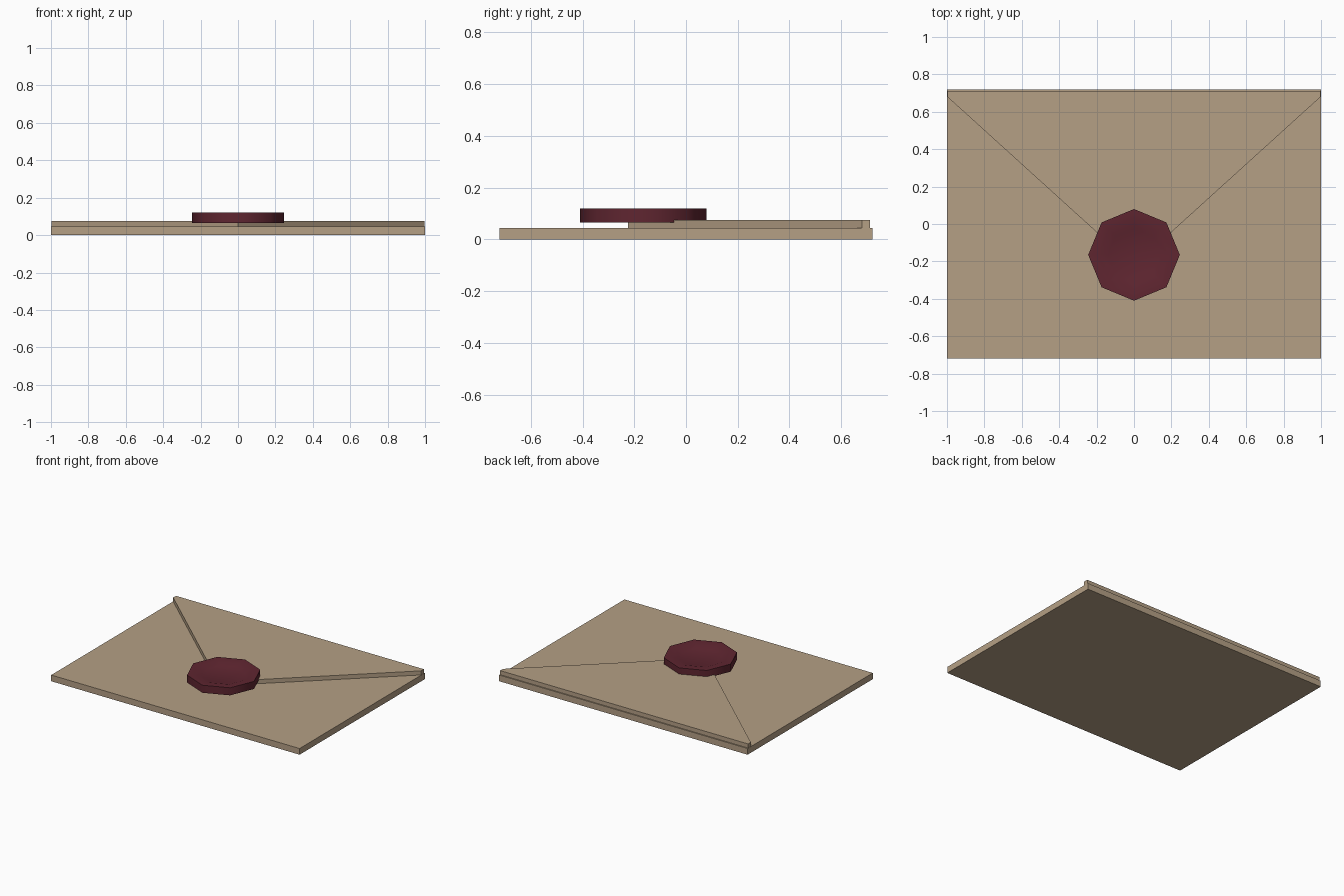
import bpy, bmesh, math

if "Cube" in bpy.data.objects:
    bpy.data.objects.remove(bpy.data.objects["Cube"])


def material(name, rgb):
    m = bpy.data.materials.new(name)
    m.diffuse_color = (*rgb, 1)
    m.use_nodes = True
    m.node_tree.nodes["Principled BSDF"].inputs["Base Color"].default_value = m.diffuse_color
    return m


def prism(name, outline, z0, z1, mat):
    """Extrude a flat outline (counter-clockwise) from z0 to z1."""
    bm = bmesh.new()
    base = bm.faces.new([bm.verts.new((x, y, z0)) for x, y in outline])
    top = bmesh.ops.extrude_face_region(bm, geom=[base])["geom"]
    for v in top:
        if isinstance(v, bmesh.types.BMVert):
            v.co.z = z1
    return finish(name, bm, mat)


def finish(name, bm, mat):
    bmesh.ops.recalc_face_normals(bm, faces=bm.faces[:])
    me = bpy.data.meshes.new(name)
    bm.to_mesh(me)
    bm.free()
    me.materials.append(mat)
    ob = bpy.data.objects.new(name, me)
    bpy.context.collection.objects.link(ob)
    return ob


paper = material("tan paper", (0.46, 0.35, 0.235))
wax = material("dark red wax", (0.115, 0.019, 0.03))

# Envelope body
prism("envelope_body", [(-1, -0.72), (1, -0.72), (1, 0.72), (-1, 0.72)],
      0, 0.045, paper)

# Folded triangular flap
prism("envelope_flap", [(-0.998, 0.68), (0, -0.225), (0.998, 0.68),
                        (0.998, 0.712), (-0.998, 0.712)], 0.043, 0.075, paper)

# Octagonal wax seal with a dished top: rings of (radius, height)
bm = bmesh.new()
rings = []
for r, z in [(0.245, 0.065), (0.245, 0.12), (0.19, 0.12), (0.14, 0.105)]:
    rings.append([bm.verts.new((r * math.cos(i * math.pi / 4),
                                -0.165 + r * math.sin(i * math.pi / 4), z))
                  for i in range(8)])
for a, b in zip(rings, rings[1:]):
    for i in range(8):
        j = (i + 1) % 8
        bm.faces.new([a[i], a[j], b[j], b[i]])
bm.faces.new(rings[0])
bm.faces.new(rings[-1])
seal = finish("wax_seal", bm, wax)
bpy.context.view_layer.objects.active = seal
seal.select_set(True)
bpy.ops.object.shade_smooth_by_angle(angle=math.radians(50))
